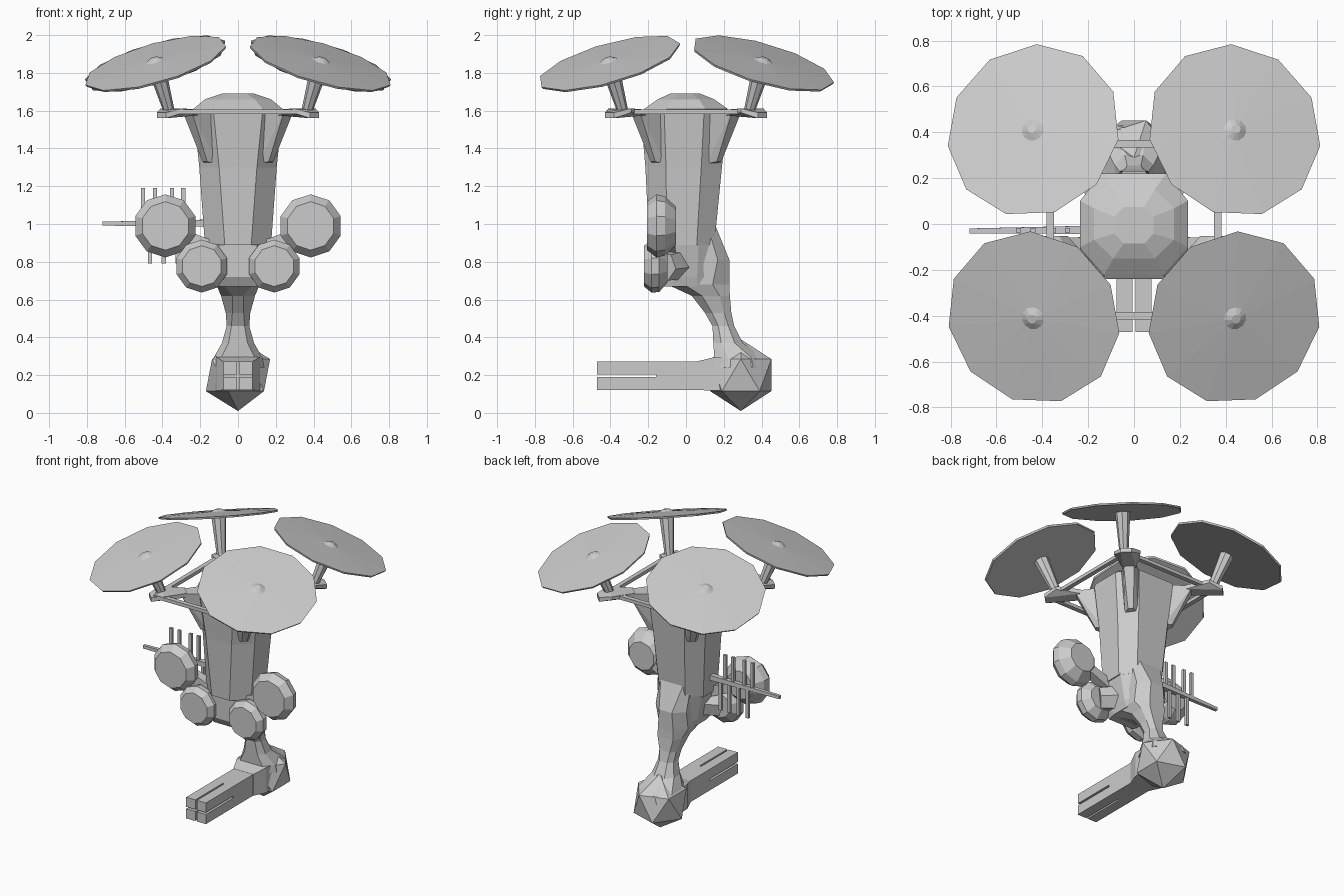
import bpy, bmesh
from math import sin, cos, pi
from mathutils import Vector, Matrix

if "Cube" in bpy.data.objects:
    bpy.data.objects.remove(bpy.data.objects["Cube"])


def finish(name, bm):
    bmesh.ops.recalc_face_normals(bm, faces=bm.faces[:])
    me = bpy.data.meshes.new(name)
    bm.to_mesh(me)
    bm.free()
    ob = bpy.data.objects.new(name, me)
    bpy.context.collection.objects.link(ob)
    return ob


def loft(name, rings):
    """Skin equal-length point rings and cap both ends."""
    bm = bmesh.new()
    vs = [[bm.verts.new(p) for p in r] for r in rings]
    n = len(rings[0])
    for a, b in zip(vs, vs[1:]):
        for i in range(n):
            j = (i + 1) % n
            bm.faces.new((a[i], a[j], b[j], b[i]))
    bm.faces.new(vs[0][::-1])
    bm.faces.new(vs[-1])
    return finish(name, bm)


def lathe(name, profile, n, loc, axis, start=0.0):
    """Turned part: profile of (height along axis, radius)."""
    rot = Vector((0, 0, 1)).rotation_difference(Vector(axis)).to_matrix()
    return loft(name, [[Vector(loc) + rot @ Vector((r * cos(start + 2 * pi * i / n),
                                                    r * sin(start + 2 * pi * i / n), h))
                        for i in range(n)] for h, r in profile])


def octagon(z, w, front, back, wf, wb):
    """Chamfered body section; wf and wb are front and back half widths."""
    d = (back - front) * 0.27
    return [(-wf, front, z), (wf, front, z), (w, front + d, z), (w, back - d, z),
            (wb, back, z), (-wb, back, z), (-w, back - d, z), (-w, front + d, z)]


def box(name, lo, hi):
    c = [(lo[0], lo[1]), (hi[0], lo[1]), (hi[0], hi[1]), (lo[0], hi[1])]
    return loft(name, [[(x, y, z) for x, y in c] for z in (lo[2], hi[2])])


def rod(name, a, b, r1, r2, n=4):
    a, b = Vector(a), Vector(b)
    return lathe(name, [(0, r1), ((b - a).length, r2)], n, a, b - a, pi / 4)


def hull(name, pts):
    bm = bmesh.new()
    for p in pts:
        bm.verts.new(p)
    res = bmesh.ops.convex_hull(bm, input=bm.verts[:])
    loose = [v for v in bm.verts if not v.link_faces]
    bmesh.ops.delete(bm, geom=loose, context='VERTS')
    return finish(name, bm)


# torso with faceted cap
loft("torso", [octagon(*s) for s in (
    (0.89, 0.175, -0.195, 0.15, 0.07, 0.10),
    (1.30, 0.205, -0.215, 0.19, 0.10, 0.12),
    (1.595, 0.235, -0.24, 0.22, 0.13, 0.14),
    (1.61, 0.235, -0.22, 0.22, 0.13, 0.14),
    (1.66, 0.175, -0.15, 0.15, 0.09, 0.09),
    (1.69, 0.085, -0.085, 0.075, 0.045, 0.045))])
loft("lower_torso", [octagon(*s) for s in (
    (0.67, 0.115, -0.13, 0.13, 0.10, 0.09),
    (0.72, 0.13, -0.16, 0.14, 0.10, 0.10),
    (0.90, 0.17, -0.16, 0.15, 0.10, 0.10))])

# spine and neck running down to the gun joint
loft("neck", [octagon(*s) for s in (
    (0.24, 0.14, 0.15, 0.43, 0.10, 0.07),
    (0.29, 0.13, 0.15, 0.42, 0.09, 0.05),
    (0.37, 0.085, 0.145, 0.30, 0.05, 0.04),
    (0.46, 0.06, 0.14, 0.255, 0.035, 0.03),
    (0.53, 0.065, 0.10, 0.24, 0.03, 0.04),
    (0.62, 0.09, 0.03, 0.232, 0.03, 0.06),
    (0.68, 0.115, -0.10, 0.23, 0.08, 0.06),
    (0.81, 0.12, 0.0, 0.23, 0.08, 0.05),
    (1.00, 0.12, 0.0, 0.152, 0.10, 0.09))])

# ball joint
bm = bmesh.new()
bmesh.ops.create_icosphere(bm, subdivisions=1, radius=0.19,
                           matrix=Matrix.Translation((0, 0.29, 0.2)))
finish("gun_joint", bm)

# four-barrel gun
box("gun_block", (-0.077, -0.16, 0.122), (0.077, 0.22, 0.272))
for x0, x1 in ((-0.077, -0.006), (0.006, 0.077)):
    for z0, z1 in ((0.122, 0.19), (0.204, 0.272)):
        box("gun_barrel", (x0, -0.47, z0), (x1, -0.15, z1))
loft("gun_collar", [[(-w, y, z0), (w, y, z0), (w, y, z1), (-w, y, z1)]
                    for y, w, z0, z1 in ((0.06, 0.078, 0.121, 0.273),
                                         (0.15, 0.115, 0.118, 0.295),
                                         (0.25, 0.12, 0.12, 0.29))])

# rotors, masts, corner pads and gussets
for sx in (-1, 1):
    for sy in (-1, 1):
        axis = Vector((sx * 0.265, sy * 0.265, 0.927))
        hub = Vector((sx * 0.438, sy * 0.408, 1.853))
        lathe("rotor_disc", [(-0.012, 0.02), (-0.012, 0.385), (0.0, 0.39),
                             (0.012, 0.05), (0.028, 0.02)],
              11, hub, axis, pi / 2)
        rod("rotor_mast", hub - axis * 0.29, hub, 0.028, 0.05, 8)

        def corner(along, side, z):
            return (sx * (along + side), sy * (along - side), z)
        hull("rotor_pad", [corner(a, s * k, z) for a, k, z in (
            (0.24, 0.03, 1.575), (0.24, 0.03, 1.605), (0.35, 0.06, 1.59),
            (0.35, 0.06, 1.612), (0.405, 0.025, 1.56), (0.405, 0.025, 1.59))
            for s in (-1, 1)])
        hull("corner_gusset", [corner(a, s * k, z) for a, k, z in (
            (0.14, 0.03, 1.32), (0.175, 0.012, 1.33), (0.15, 0.045, 1.6),
            (0.27, 0.025, 1.6)) for s in (-1, 1)])

# square frame joining the rotor pads
for s in (-1, 1):
    box("frame_side_bar", (s * 0.365 - 0.016, -0.38, 1.583), (s * 0.365 + 0.016, 0.36, 1.607))
    box("frame_cross_bar", (-0.37, s * 0.375 - 0.041, 1.583), (0.37, s * 0.375 - 0.009, 1.607))

# lamp drums with linking arms
for s in (-1, 1):
    lathe("large_lamp", [(0, 0.128), (0.05, 0.167), (0.095, 0.157), (0.155, 0.10)],
          10, (s * 0.385, -0.207, 0.99), (0, 1, 0), pi / 2)
    lathe("small_lamp", [(0, 0.108), (0.04, 0.14), (0.08, 0.137), (0.125, 0.085)],
          10, (s * 0.192, -0.222, 0.777), (0, 1, 0), pi / 10)
    rod("lamp_arm", (s * 0.12, -0.09, 0.87), (s * 0.37, -0.09, 0.97), 0.05, 0.04)
    rod("small_lamp_arm", (s * 0.07, -0.04, 0.79), (s * 0.19, -0.12, 0.777), 0.09, 0.08, 6)

# aerial on the left side
rod("aerial_boom", (-0.15, -0.025, 1.005), (-0.717, -0.03, 1.002), 0.026, 0.015)
for top, low in ((-0.503, -0.466), (-0.44, -0.393), (-0.35, -0.32), (-0.29, -0.255)):
    box("aerial_upper_rod", (top - 0.011, -0.036, 1.0), (top + 0.011, -0.018, 1.19))
    box("aerial_lower_rod", (low - 0.011, -0.036, 0.79), (low + 0.011, -0.018, 1.01))
